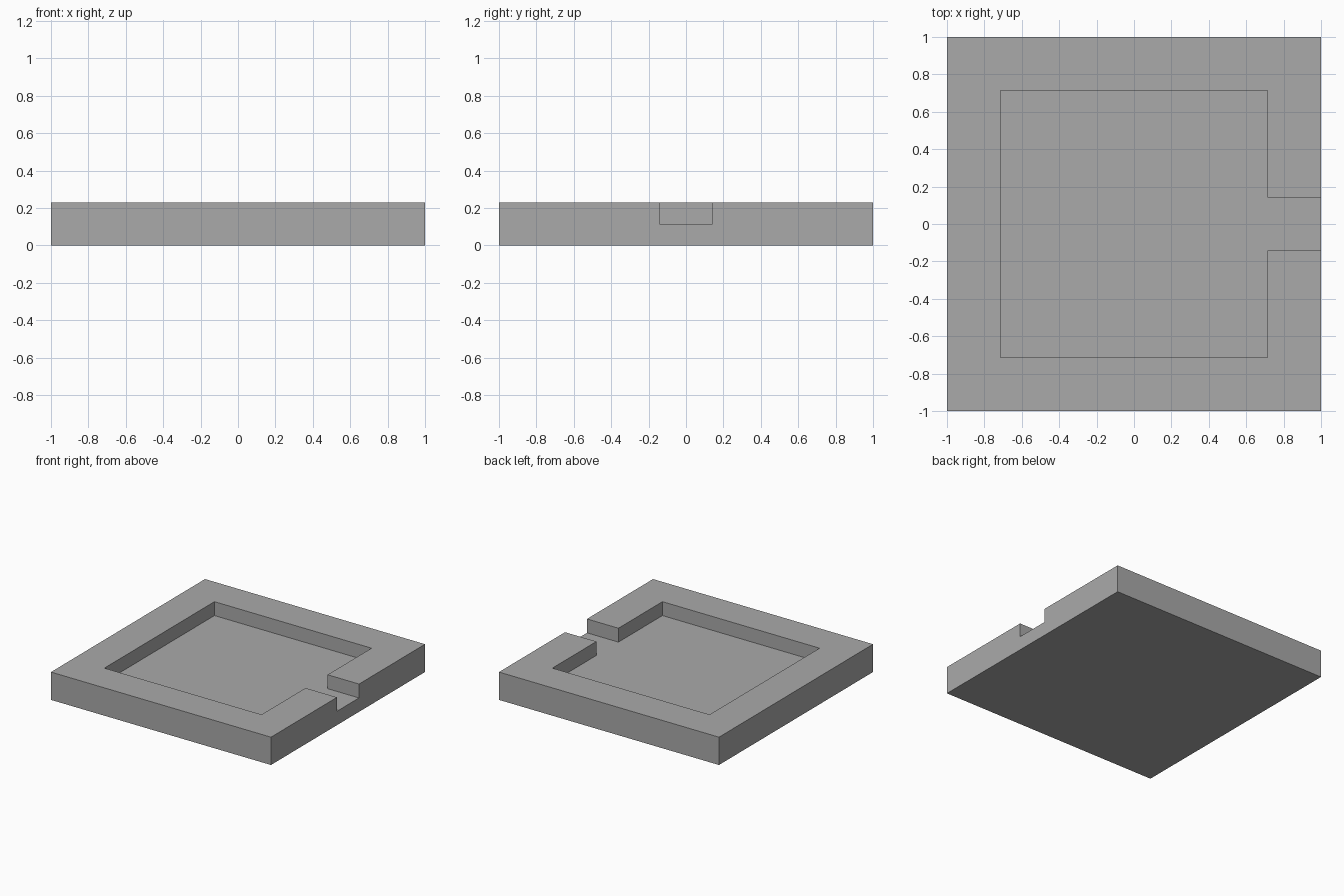
import bpy
import bmesh
from mathutils import Vector

cube = bpy.data.objects.get("Cube")
if cube:
    bpy.data.objects.remove(cube, do_unlink=True)

OUTER = 1.0
INNER = 5 / 7      # half width of the recess
GAP = 1 / 7        # half width of the side channel
FLOOR = 0.8 / 7
HEIGHT = 1.6 / 7


def flat_material(name, value):
    mat = bpy.data.materials.new(name)
    mat.use_nodes = True
    colour = (value, value, value, 1.0)
    mat.diffuse_color = colour
    mat.node_tree.nodes["Principled BSDF"].inputs["Base Color"].default_value = colour
    return mat


def raise_faces(bm, faces, dz):
    out = bmesh.ops.extrude_face_region(bm, geom=faces)["geom"]
    verts = [g for g in out if isinstance(g, bmesh.types.BMVert)]
    bmesh.ops.translate(bm, verts=verts, vec=Vector((0, 0, dz)))
    return [g for g in out if isinstance(g, bmesh.types.BMFace)]


# Plan: recess with its channel, and the rim around it, sharing an outline
bm = bmesh.new()
half_recess = [(OUTER, GAP), (INNER, GAP), (INNER, INNER), (-INNER, INNER)]
recess_plan = half_recess + [(x, -y) for x, y in reversed(half_recess)]
corner_plan = [(OUTER, -OUTER), (-OUTER, -OUTER), (-OUTER, OUTER), (OUTER, OUTER)]
recess = [bm.verts.new((x, y, 0)) for x, y in recess_plan]
corners = [bm.verts.new((x, y, 0)) for x, y in corner_plan]
bm.faces.new(recess)
bm.faces.new(recess + corners)

# Solid slab up to the recess floor
tops = raise_faces(bm, bm.faces[:], FLOOR)

# Raised rim, open at the channel
rim = [f for f in tops if len(f.verts) > len(recess)]
raise_faces(bm, rim, HEIGHT - FLOOR)

# Merge coplanar faces and face everything outward
bmesh.ops.dissolve_limit(bm, angle_limit=0.01, verts=bm.verts[:], edges=bm.edges[:])
bmesh.ops.recalc_face_normals(bm, faces=bm.faces[:])

mesh = bpy.data.meshes.new("tray")
bm.to_mesh(mesh)
bm.free()
mesh.materials.append(flat_material("light grey", 0.4))
tray = bpy.data.objects.new("tray", mesh)
bpy.context.collection.objects.link(tray)
